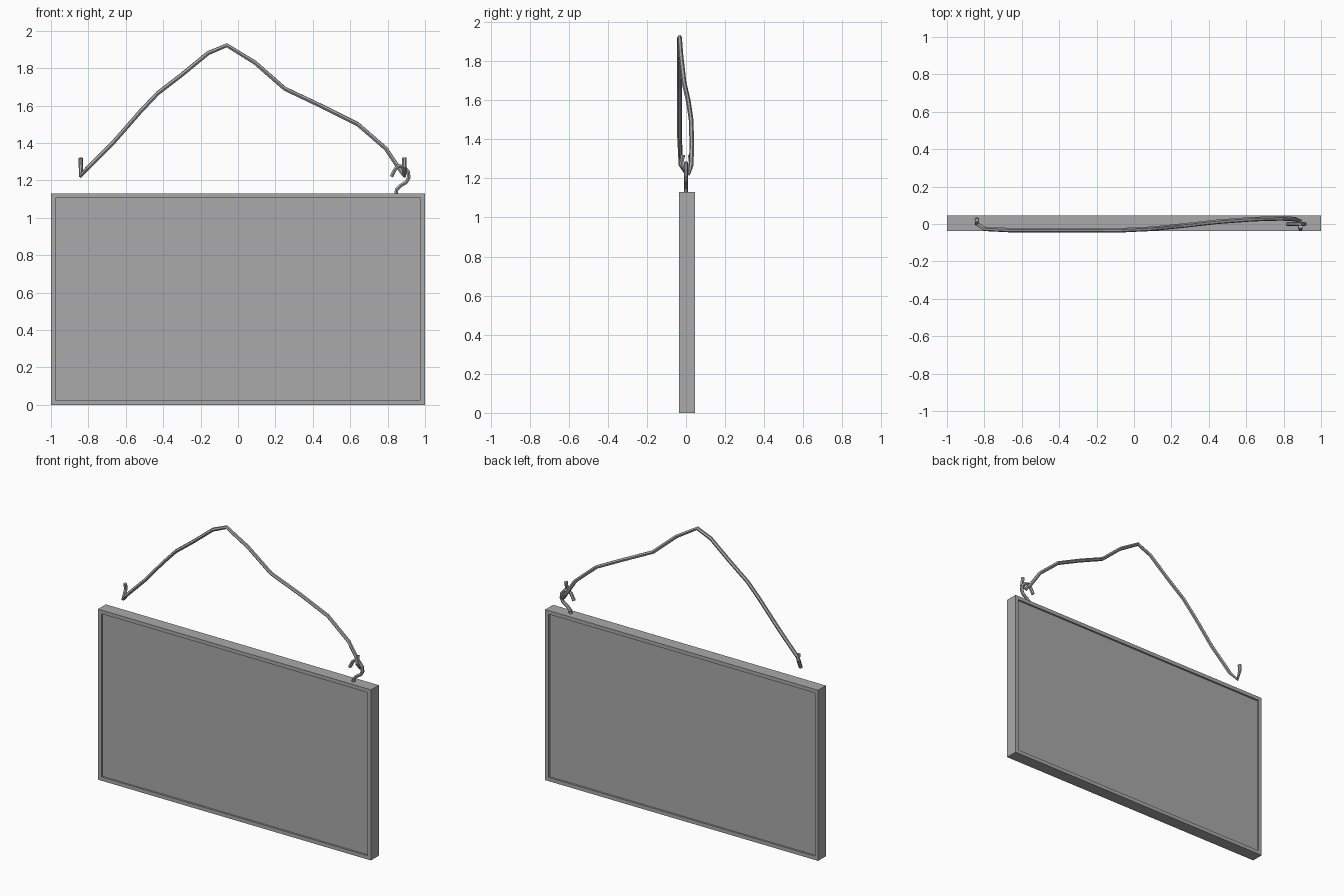
import bpy, bmesh
from mathutils import Vector

cube = bpy.data.objects.get("Cube")
if cube:
    bpy.data.objects.remove(cube, do_unlink=True)

grey = bpy.data.materials.new("plain_grey")
grey.use_nodes = True
colour = (0.4, 0.4, 0.4, 1)
grey.diffuse_color = colour
grey.node_tree.nodes["Principled BSDF"].inputs["Base Color"].default_value = colour


def add_mesh(name, bm):
    mesh = bpy.data.meshes.new(name)
    bm.to_mesh(mesh)
    bm.free()
    mesh.materials.append(grey)
    obj = bpy.data.objects.new(name, mesh)
    bpy.context.collection.objects.link(obj)
    return obj


def add_wire(name, points, radius):
    """Round wire with mitred bends and capped ends."""
    curve = bpy.data.curves.new(name, "CURVE")
    curve.dimensions = "3D"
    curve.bevel_depth = radius
    curve.bevel_resolution = 1
    curve.use_fill_caps = True
    spline = curve.splines.new("POLY")
    spline.points.add(len(points) - 1)
    for p, co in zip(spline.points, points):
        p.co = (*co, 1)
    spline.use_smooth = False
    curve.materials.append(grey)
    obj = bpy.data.objects.new(name, curve)
    bpy.context.collection.objects.link(obj)


# Sign board with a shallow recessed panel on front and back
WIDTH, DEPTH, HEIGHT, RIM, RECESS = 2.0, 0.082, 1.13, 0.035, 0.012
bm = bmesh.new()
bmesh.ops.create_cube(bm, size=1)
bmesh.ops.scale(bm, vec=(WIDTH, DEPTH, HEIGHT), verts=bm.verts)
bmesh.ops.translate(bm, vec=(0, 0.004, HEIGHT / 2), verts=bm.verts)
bm.normal_update()
for face in [f for f in bm.faces if abs(f.normal.y) > 0.9]:
    inward = -face.normal * RECESS
    bmesh.ops.inset_region(bm, faces=[face], thickness=RIM)
    panel = bmesh.ops.extrude_discrete_faces(bm, faces=[face])["faces"][0]
    bmesh.ops.translate(bm, vec=inward, verts=panel.verts)
bmesh.ops.recalc_face_normals(bm, faces=bm.faces)
add_mesh("sign_board", bm)

# Bent hanging wire, hooked at both ends
add_wire("hanging_wire", [
    (-0.84, 0.02, 1.32), (-0.84, 0.025, 1.28), (-0.84, 0.0, 1.225),
    (-0.80, -0.026, 1.27), (-0.66, -0.033, 1.41), (-0.52, -0.033, 1.57),
    (-0.43, -0.033, 1.665), (-0.30, -0.033, 1.765), (-0.16, -0.033, 1.88),
    (-0.06, -0.033, 1.922), (0.09, -0.026, 1.83), (0.25, -0.01, 1.69),
    (0.45, 0.012, 1.595), (0.64, 0.026, 1.50), (0.79, 0.03, 1.37),
    (0.86, 0.026, 1.265), (0.89, 0.015, 1.225), (0.89, -0.025, 1.27),
    (0.89, -0.015, 1.32)], 0.012)

# Eye hook on top of the board
add_wire("eye_hook", [
    (0.845, 0, 1.12), (0.848, 0, 1.15), (0.87, 0, 1.172), (0.90, 0, 1.19),
    (0.913, 0, 1.215), (0.91, 0, 1.245), (0.89, 0, 1.27), (0.86, 0, 1.278),
    (0.842, 0, 1.262), (0.82, 0, 1.22)], 0.011)
